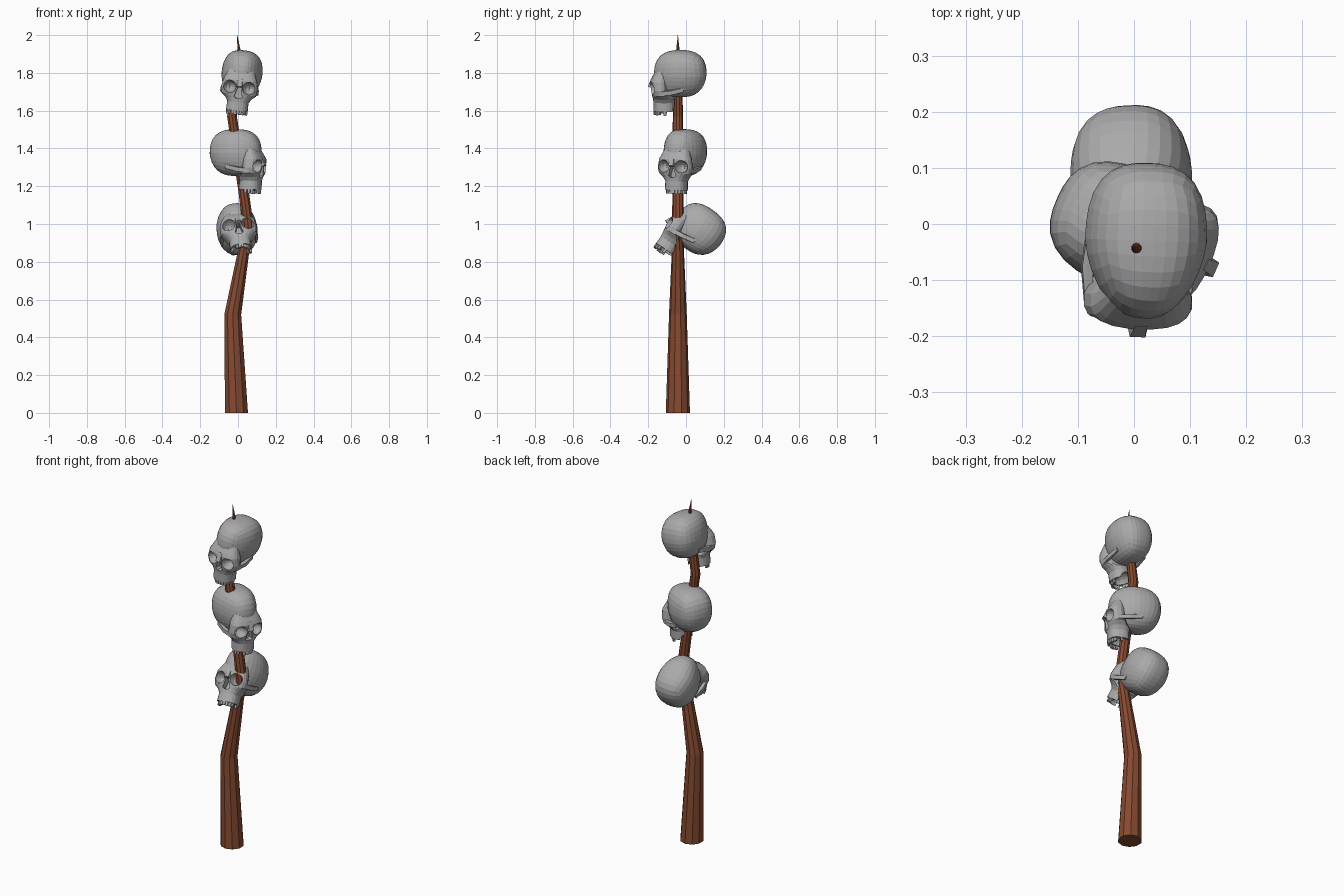
import bpy, bmesh, math
from mathutils import Vector, Matrix

if "Cube" in bpy.data.objects:
    bpy.data.objects.remove(bpy.data.objects["Cube"])


def material(name, rgb):
    m = bpy.data.materials.new(name)
    m.diffuse_color = (*rgb, 1)
    m.use_nodes = True
    m.node_tree.nodes["Principled BSDF"].inputs["Base Color"].default_value = m.diffuse_color
    return m


bone = material("grey bone", (0.40, 0.40, 0.40))
wood = material("red brown wood", (0.24, 0.068, 0.030))


def make(name, bm, mat):
    bmesh.ops.recalc_face_normals(bm, faces=bm.faces[:])
    me = bpy.data.meshes.new(name)
    bm.to_mesh(me)
    bm.free()
    me.materials.append(mat)
    ob = bpy.data.objects.new(name, me)
    bpy.context.collection.objects.link(ob)
    return ob


def loft(bm, rings):
    """Skin a list of point rings and cap both ends."""
    vs = [[bm.verts.new(p) for p in r] for r in rings]
    n = len(vs[0])
    for a, b in zip(vs, vs[1:]):
        for i in range(n):
            bm.faces.new((a[i], a[(i + 1) % n], b[(i + 1) % n], b[i]))
    bm.faces.new(vs[0][::-1])
    bm.faces.new(vs[-1])


def spow(v, e):
    return math.copysign(abs(v) ** e, v)


def ellipsoid(name, centre, radii):
    bm = bmesh.new()
    bmesh.ops.create_uvsphere(bm, u_segments=14, v_segments=10, radius=1)
    bmesh.ops.transform(bm, verts=bm.verts[:],
                        matrix=Matrix.Translation(centre) @ Matrix.Diagonal((*radii, 1)))
    return make(name, bm, bone)


def hull(name, pts):
    bm = bmesh.new()
    for p in pts:
        bm.verts.new(p)
    bmesh.ops.convex_hull(bm, input=bm.verts[:])
    return make(name, bm, bone)


# Cranium: rounded box, narrower at the front and towards the base
bm = bmesh.new()
bmesh.ops.create_cube(bm, size=2)
bmesh.ops.subdivide_edges(bm, edges=bm.edges[:], cuts=7, use_grid_fill=True)
for v in bm.verts:
    p = Vector([math.tan(c * math.pi / 4) for c in v.co])
    p /= sum(abs(c) ** 2.6 for c in p) ** (1 / 2.6)
    taper = 1 - 0.30 * max(0, -p.y) ** 1.3
    taper *= 1 - 0.14 * max(0, -p.z)
    v.co = (p.x * 0.108 * taper, p.y * 0.139,
            p.z * (0.130 if p.z > 0 else 0.118))
    if p.z < 0 and p.y > 0:
        v.co.y *= 1 + 0.12 * p.z
cranium = make("cranium", bm, bone)

# Face: brow, cheeks and upper jaw as stacked rounded outlines
bm = bmesh.new()
rings = []
for z, hw, front, back in ((0.025, .068, -.128, -.05), (-.012, .083, -.150, -.06),
                           (-.030, .091, -.158, -.06), (-.075, .098, -.156, -.06),
                           (-.105, .093, -.150, -.05), (-.125, .070, -.146, -.03),
                           (-.145, .057, -.143, -.03), (-.192, .058, -.142, -.03)):
    yc, d = (front + back) / 2, (back - front) / 2
    rings.append([(hw * spow(math.cos(a), .8), yc + d * spow(math.sin(a), .8), z)
                  for a in [2 * math.pi * (i + .5) / 20 for i in range(20)]])
loft(bm, rings)
face = make("face", bm, bone)

# Nasal bone, and cheek arches running back to the temples
nose = hull("nasal_bone", [(s * w, y, z) for s in (-1, 1) for w, y, z in
                           ((.012, -.140, -.015), (.010, -.152, -.015), (.014, -.172, -.062),
                            (.020, -.145, -.070), (.018, -.130, -.050))])
parts = [face, nose]
for s in (-1, 1):
    parts.append(hull("cheek_arch", [(s * x, y, z + dz) for dz in (-.011, .011)
                                     for x, y, z in ((.080, -.11, -.092), (.094, -.11, -.092),
                                                     (.102, -.05, -.086), (.092, -.05, -.086),
                                                     (.088, .02, -.070), (.096, .02, -.070))]))

# Cutters: eye sockets, nose hole, hollow palate
cutters = [ellipsoid("socket_cutter", (s * .052, -.160, -.068), (.036, .058, .034)) for s in (-1, 1)]
cutters.append(hull("nose_cutter", [(x, y, z) for y in (-.2, -.115) for x, z in
                                    ((-.008, -.068), (.008, -.068), (.021, -.118),
                                     (.010, -.126), (-.010, -.126), (-.021, -.118))]))
cutters.append(ellipsoid("palate_cutter", (0, -.065, -.200), (.044, .062, .050)))

for op, obs in (("UNION", parts), ("DIFFERENCE", cutters)):
    for ob in obs:
        m = cranium.modifiers.new(ob.name, "BOOLEAN")
        m.operation, m.object, m.solver = op, ob, "EXACT"
        ob.hide_render = True
bpy.context.view_layer.update()
dg = bpy.context.evaluated_depsgraph_get()
solid = bpy.data.meshes.new_from_object(cranium.evaluated_get(dg))
for ob in [cranium] + parts + cutters:
    bpy.data.objects.remove(ob)

# Teeth: small blocks around the jaw edge, a few missing
bm = bmesh.new()
bm.from_mesh(solid)
for i in range(12):
    if i in (3, 10):
        continue
    a = math.pi * (1.04 + .92 * i / 11)
    mat = (Matrix.Translation((.051 * math.cos(a), -.072 + .064 * math.sin(a), -.197))
           @ Matrix.Rotation(a + math.pi / 2, 4, "Z")
           @ Matrix.Diagonal((.013, .011, .030 if i % 3 else .025, 1)))
    bmesh.ops.create_cube(bm, size=1, matrix=mat)
bm.to_mesh(solid)
bm.free()
solid.materials.clear()
solid.materials.append(bone)
for p in solid.polygons:
    p.material_index = 0
    p.use_smooth = False

# Three skulls threaded on the stake, each turned its own way
for name, loc, rot in (("top_skull", (.020, -.030, 1.790), (0, 7, -2)),
                       ("middle_skull", (-.010, -.010, 1.372), (0, 2, 66)),
                       ("bottom_skull", (-.004, .066, .967), (-36, -6, 3))):
    ob = bpy.data.objects.new(name, solid)
    ob.location = loc
    ob.rotation_euler = [math.radians(r) for r in rot]
    bpy.context.collection.objects.link(ob)

# Crooked tapering stake with a sharp point
bm = bmesh.new()
path = ((-.008, 0, .064), (-.028, .52, .047), (.030, .86, .032), (.054, .99, .031),
        (.030, 1.17, .029), (-.032, 1.57, .027), (-.012, 1.72, .024),
        (.006, 1.88, .014), (.004, 1.93, .008), (-.004, 2.0, .0006))
loft(bm, [[(x + r * math.cos(2 * math.pi * (i + .5) / 10),
            -.043 + r * math.sin(2 * math.pi * (i + .5) / 10), z) for i in range(10)]
          for x, z, r in path])
make("stake", bm, wood)
